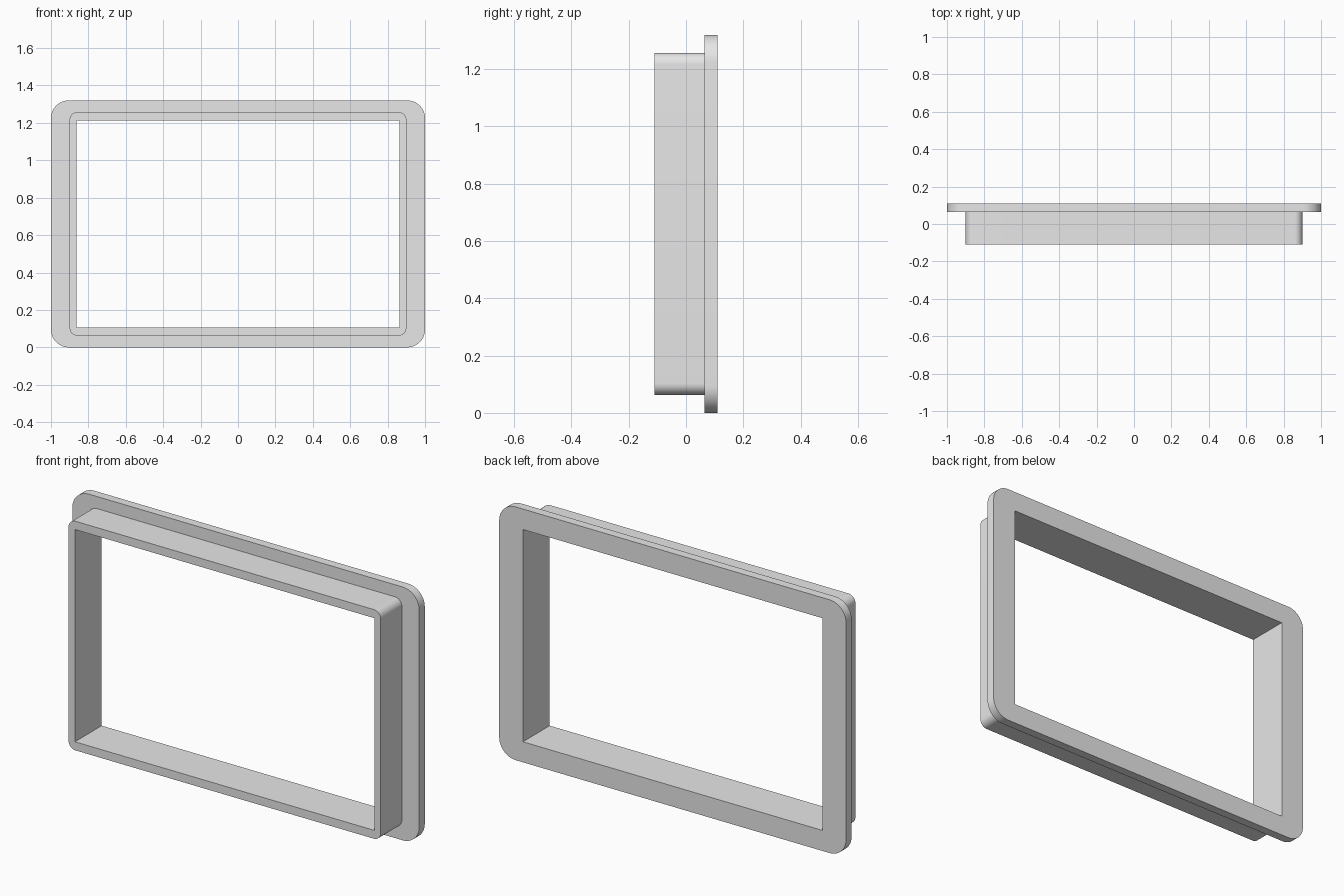
import bpy
import bmesh
from math import cos, sin, pi, radians

cube = bpy.data.objects.get("Cube")
if cube:
    bpy.data.objects.remove(cube, do_unlink=True)

# Plain grey material
grey = bpy.data.materials.new("plain grey")
grey.use_nodes = True
colour = (0.8, 0.8, 0.8, 1.0)
grey.diffuse_color = colour
grey.node_tree.nodes["Principled BSDF"].inputs["Base Color"].default_value = colour

MID_Z = 0.66
STEPS = 12
CORNERS = ((1, 1), (-1, 1), (-1, -1), (1, -1))

bm = bmesh.new()


def ring(half_w, half_h, y, radius=0.0):
    """Rectangle outline with rounded corners; a sharp corner repeats one vertex."""
    verts = []
    for quarter, (sx, sz) in enumerate(CORNERS):
        cx, cz = sx * (half_w - radius), sz * (half_h - radius)
        if radius == 0:
            verts += [bm.verts.new((cx, y, MID_Z + cz))] * (STEPS + 1)
            continue
        for i in range(STEPS + 1):
            a = (quarter + i / STEPS) * pi / 2
            verts.append(bm.verts.new((cx + radius * cos(a), y, MID_Z + cz + radius * sin(a))))
    return verts


def bridge(a, b):
    """Join two outlines with quads, or triangles where a corner is sharp."""
    n = len(a)
    for i in range(n):
        j = (i + 1) % n
        face = list(dict.fromkeys((a[i], a[j], b[j], b[i])))
        if len(face) > 2:
            bm.faces.new(face)


FRONT, STEP, BACK = -0.11, 0.064, 0.11

# Closed cross-section: opening, collar, flange, back to the opening
rings = [
    ring(0.863, 0.553, FRONT),
    ring(0.90, 0.597, FRONT, 0.04),
    ring(0.90, 0.597, STEP, 0.04),
    ring(1.0, 0.66, STEP, 0.095),
    ring(1.0, 0.66, BACK, 0.095),
    ring(0.863, 0.553, BACK),
]
for k, outline in enumerate(rings):
    bridge(outline, rings[(k + 1) % len(rings)])

bmesh.ops.recalc_face_normals(bm, faces=bm.faces)
mesh = bpy.data.meshes.new("flanged_frame")
bm.to_mesh(mesh)
bm.free()
mesh.materials.append(grey)

frame = bpy.data.objects.new("flanged_frame", mesh)
bpy.context.collection.objects.link(frame)
bpy.ops.object.select_all(action="DESELECT")
frame.select_set(True)
bpy.context.view_layer.objects.active = frame
bpy.ops.object.shade_smooth_by_angle(angle=radians(30))
